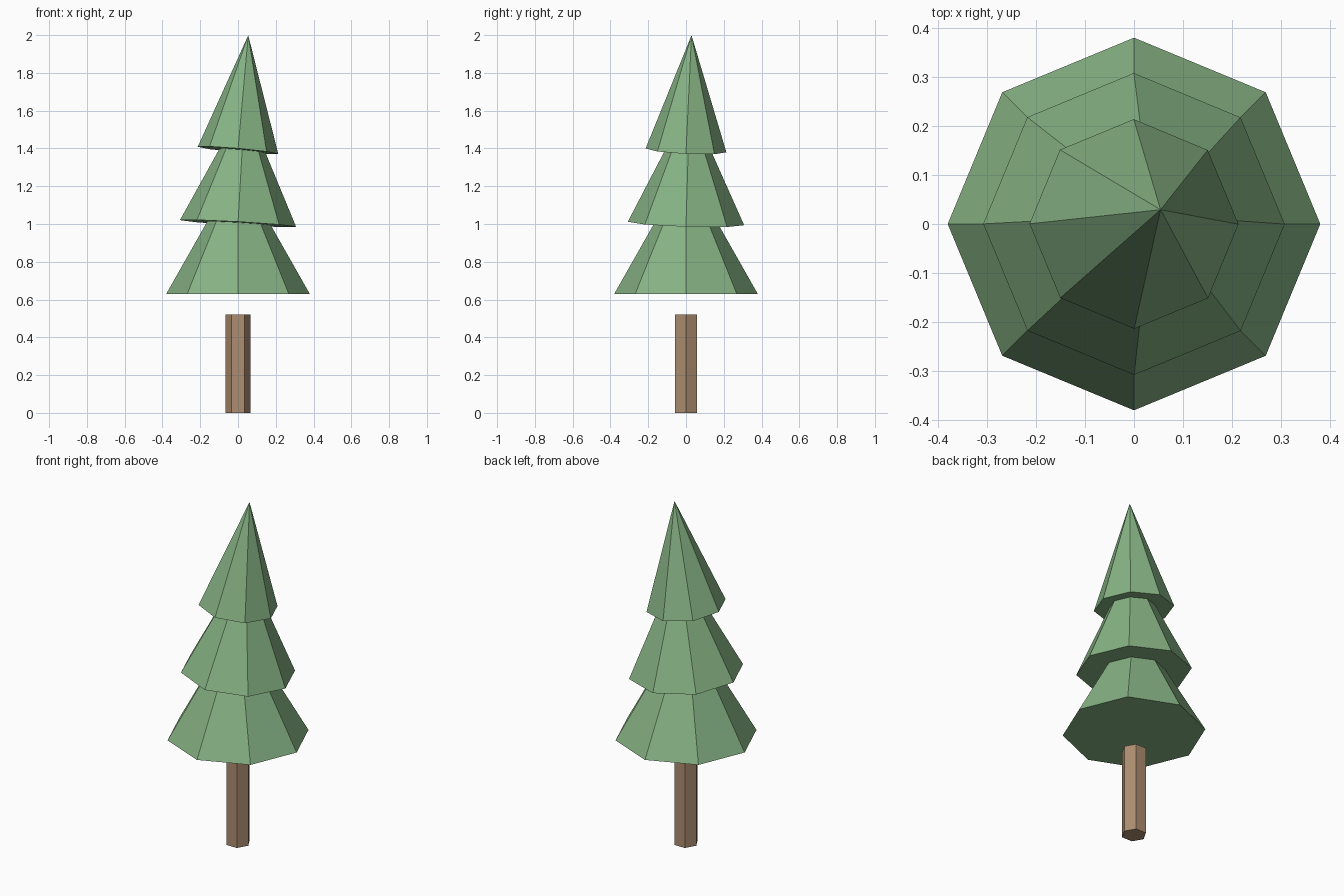
import bpy
from mathutils import Vector

cube = bpy.data.objects.get("Cube")
if cube:
    bpy.data.objects.remove(cube, do_unlink=True)


def make_material(name, rgb):
    mat = bpy.data.materials.new(name)
    mat.use_nodes = True
    mat.diffuse_color = (*rgb, 1)
    mat.node_tree.nodes["Principled BSDF"].inputs["Base Color"].default_value = (*rgb, 1)
    return mat


leaf_green = make_material("leaf green", (0.24, 0.45, 0.23))
bark_brown = make_material("bark brown", (0.42, 0.27, 0.16))


def add_tier(name, sides, bottom, top, height, base_z, lean, mat):
    """Flat-shaded cone or prism, leaning about the centre of its base."""
    axis = Vector((lean[0], lean[1], 1)).normalized()
    bpy.ops.mesh.primitive_cone_add(vertices=sides, radius1=bottom, radius2=top, depth=height)
    obj = bpy.context.object
    obj.name = name
    # Turn so that a corner lies on the x axis
    turn = Vector(obj.data.vertices[0].co[:2]).angle_signed(Vector((1, 0)))
    obj.rotation_mode = 'QUATERNION'
    tilt = Vector((0, 0, 1)).rotation_difference(axis)
    spin = Vector((1, 0, 0)).rotation_difference(Vector((0, 1, 0)))
    obj.rotation_quaternion = tilt @ spin if abs(turn) > 0.1 else tilt
    obj.location = Vector((0, 0, base_z)) + axis * height / 2
    obj.data.materials.append(mat)
    return obj


# Trunk: six-sided post
add_tier("trunk", 6, 0.067, 0.067, 0.52, 0, (0, 0), bark_brown)

# Foliage: three stacked cones, leaning more towards the top
add_tier("lower_foliage", 8, 0.38, 0, 0.67, 0.63, (0, 0), leaf_green)
add_tier("middle_foliage", 8, 0.308, 0, 0.64, 1.003, (0.057, 0.03), leaf_green)
add_tier("upper_foliage", 8, 0.214, 0, 0.612, 1.39, (0.089, 0.048), leaf_green)
